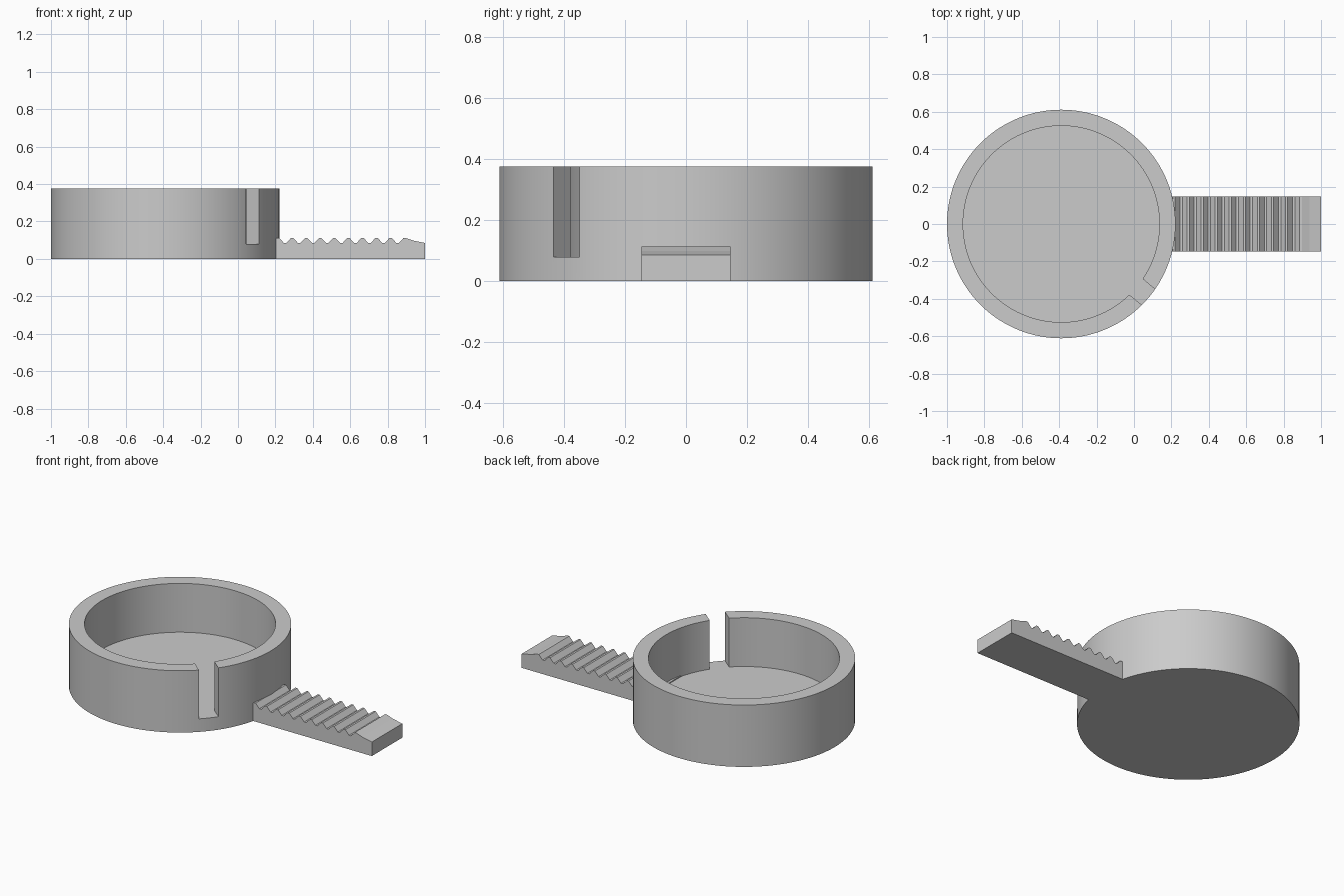
import bpy
import bmesh
import math
from mathutils import Vector

cube = bpy.data.objects.get("Cube")
if cube:
    bpy.data.objects.remove(cube, do_unlink=True)

CENTRE = Vector((-0.389, 0, 0))
OUTER, INNER = 0.611, 0.525
HEIGHT, FLOOR = 0.375, 0.079
SLOT_ANGLE, SLOT_WIDTH = math.radians(-40), 0.11
SEGMENTS = 128

grey = bpy.data.materials.new("plain_grey")
grey.use_nodes = True
colour = (0.6, 0.6, 0.6, 1)
grey.diffuse_color = colour
grey.node_tree.nodes["Principled BSDF"].inputs["Base Color"].default_value = colour


def prism(name, outline, direction):
    """Extrude a closed outline along a direction into a solid object."""
    bm = bmesh.new()
    base = bm.faces.new([bm.verts.new(p) for p in outline])
    grown = bmesh.ops.extrude_face_region(bm, geom=[base], use_keep_orig=True)
    moved = [v for v in grown["geom"] if isinstance(v, bmesh.types.BMVert)]
    bmesh.ops.translate(bm, verts=moved, vec=direction)
    bmesh.ops.recalc_face_normals(bm, faces=bm.faces)
    mesh = bpy.data.meshes.new(name)
    bm.to_mesh(mesh)
    bm.free()
    mesh.materials.append(grey)
    obj = bpy.data.objects.new(name, mesh)
    bpy.context.collection.objects.link(obj)
    return obj


def arc(radius, start, sweep, count, z):
    return [CENTRE + Vector((radius * math.cos(start + sweep * i / count),
                             radius * math.sin(start + sweep * i / count), z))
            for i in range(count)]


# Round dish: a solid disc, hollowed by a keyhole shape (cavity plus wall slot)
dish = prism("dish", arc(OUTER, 0, math.tau, SEGMENTS, 0), (0, 0, HEIGHT))

half = math.asin(SLOT_WIDTH / 2 / INNER)
count = SEGMENTS - 4
sweep = math.tau - 2 * half
keyhole = arc(INNER, SLOT_ANGLE + half, sweep * count / (count - 1), count, FLOOR)
along = Vector((math.cos(SLOT_ANGLE), math.sin(SLOT_ANGLE), 0))
across = Vector((-along.y, along.x, 0)) * SLOT_WIDTH / 2
mouth = CENTRE + along * (OUTER + 0.1) + Vector((0, 0, FLOOR))
keyhole += [mouth - across, mouth + across]
cutter = prism("cavity_cutter", keyhole, (0, 0, HEIGHT))
cutter.hide_render = True

cut = dish.modifiers.new("cavity", "BOOLEAN")
cut.operation = "DIFFERENCE"
cut.solver = "EXACT"
cut.object = cutter
bpy.context.view_layer.objects.active = dish
dish.select_set(True)
bpy.ops.object.modifier_apply(modifier=cut.name)
bpy.data.objects.remove(cutter, do_unlink=True)
bpy.ops.object.shade_smooth_by_angle(angle=math.radians(30))

# Toothed handle: side profile with repeated teeth, extruded across its width
PITCH, TEETH, LAST_PEAK = 0.0752, 10, 0.891
LOW, HIGH, LIP = 0.085, 0.112, 0.098
WIDTH = 0.292
START = 0.12
profile = [(START, 0), (START, LOW)]
for i in range(TEETH):
    peak = LAST_PEAK - PITCH * (TEETH - 1 - i)
    profile += [(peak - 0.031, LOW), (peak - 0.006, HIGH),
                (peak + 0.006, HIGH), (peak + 0.031, LOW)]
profile[-1] = (LAST_PEAK + 0.046, LIP)
profile += [(1, LOW), (1, 0)]
prism("toothed_handle", [(x, -WIDTH / 2, z) for x, z in profile], (0, WIDTH, 0))
